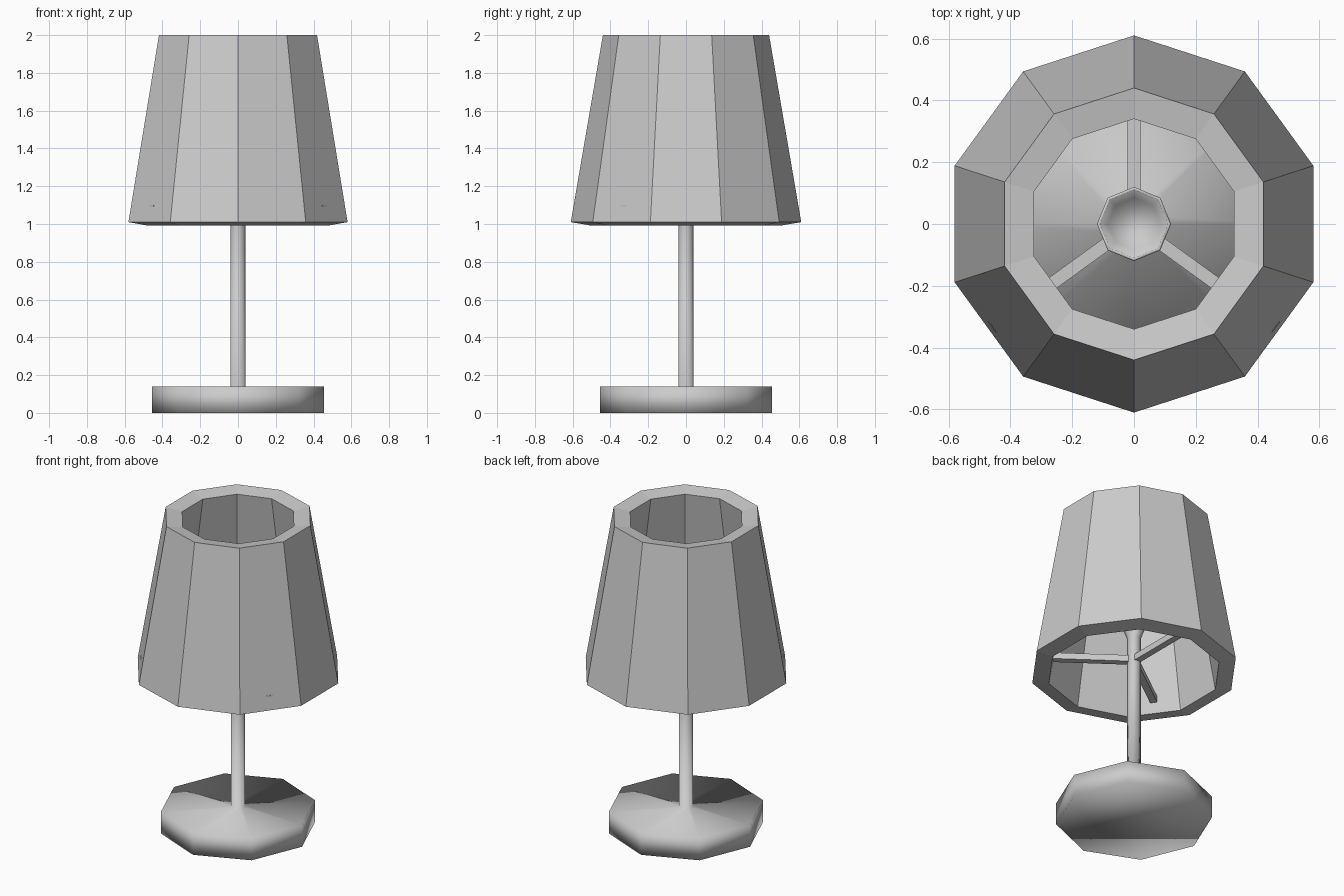
import bpy, bmesh
from math import cos, sin, pi, radians
from mathutils import Matrix

if "Cube" in bpy.data.objects:
    bpy.data.objects.remove(bpy.data.objects["Cube"])


def finish(name, bm, smooth):
    bmesh.ops.recalc_face_normals(bm, faces=bm.faces)
    for f in bm.faces:
        f.smooth = smooth
    mesh = bpy.data.meshes.new(name)
    bm.to_mesh(mesh)
    bm.free()
    obj = bpy.data.objects.new(name, mesh)
    bpy.context.collection.objects.link(obj)
    return obj


def lathe(name, profile, sides, phase=0.0, closed=False, smooth=False):
    """Revolve (radius, z) points; an open profile is capped at both ends."""
    bm = bmesh.new()
    rings = [[bm.verts.new((r * cos(phase + 2 * pi * i / sides),
                            r * sin(phase + 2 * pi * i / sides), z))
              for i in range(sides)] for r, z in profile]
    pairs = list(zip(rings, rings[1:]))
    if closed:
        pairs.append((rings[-1], rings[0]))
    else:
        bm.faces.new(rings[0])
        bm.faces.new(rings[-1])
    for a, b in pairs:
        for i in range(sides):
            j = (i + 1) % sides
            bm.faces.new((a[i], a[j], b[j], b[i]))
    return finish(name, bm, smooth)


# Ten-sided thick shade, open at both ends
lathe("shade", [(0.61, 1.01), (0.44, 2.0), (0.34, 1.983), (0.51, 0.993)],
      10, phase=pi / 2, closed=True)

# Eight-sided base, pole and flared socket cup in one smooth surface
lathe("base_and_pole",
      [(0.455, 0), (0.455, 0.14), (0.04, 0.14), (0.04, 1.22), (0.09, 1.36),
       (0.12, 1.48), (0.11, 1.48), (0.085, 1.38)],
      8, smooth=True)

# Three support bars between pole and shade
for i, angle in enumerate((90, 216, 324)):
    bm = bmesh.new()
    length = 0.567
    bmesh.ops.create_cube(bm, size=1, matrix=(
        Matrix.Rotation(radians(angle), 4, 'Z')
        @ Matrix.Translation((length / 2, 0, 1.08))
        @ Matrix.Diagonal((length, 0.042, 0.04, 1))))
    finish(f"support_bar_{i + 1}", bm, False)
